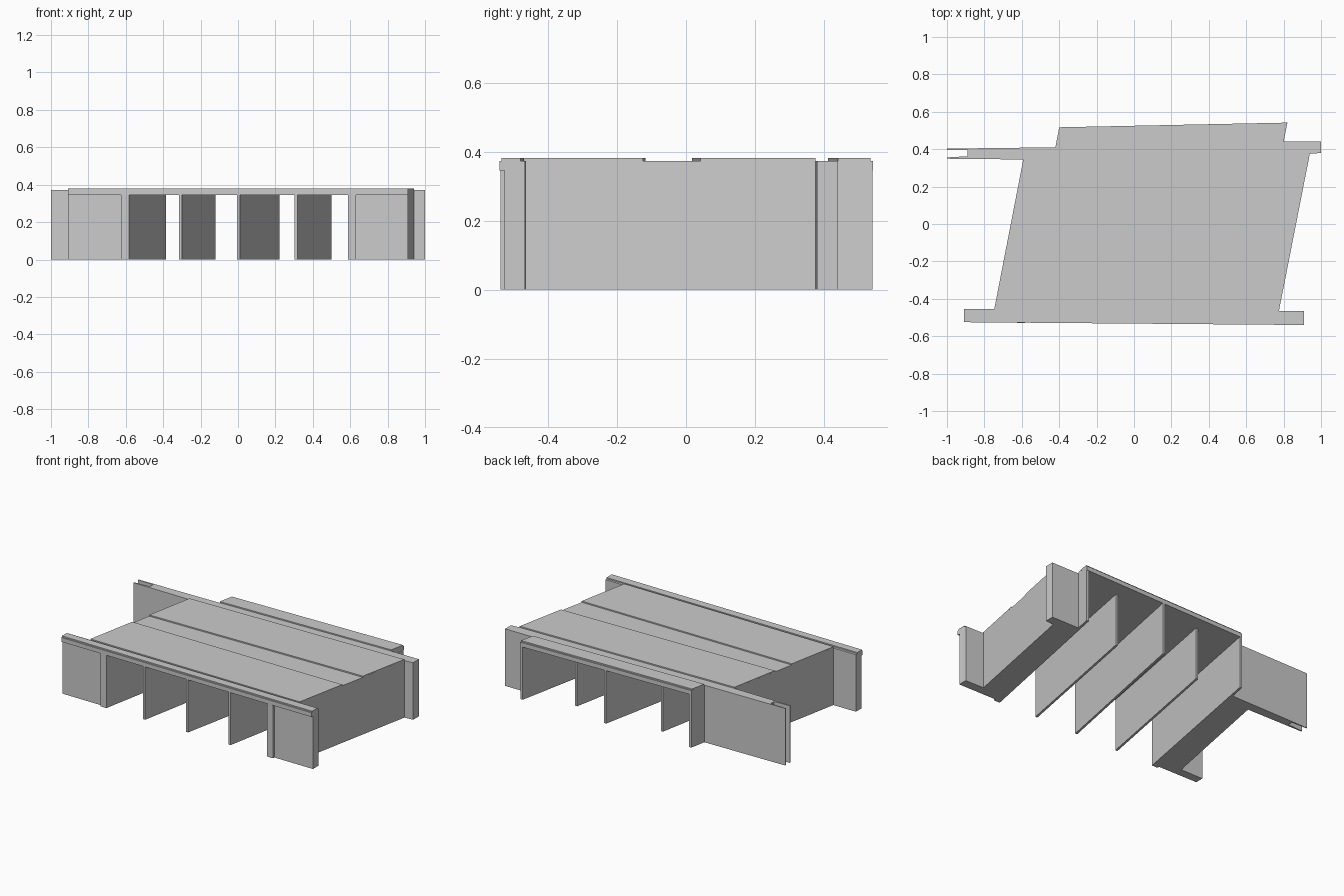
import bpy, bmesh

if "Cube" in bpy.data.objects:
    bpy.data.objects.remove(bpy.data.objects["Cube"])

SOFFIT, DECK, TOP = 0.345, 0.373, 0.381   # underside, slab top, raised top


def prism(name, pts, z0, z1):
    """Extrude a plan outline between two heights."""
    bm = bmesh.new()
    face = bm.faces.new([bm.verts.new((x, y, z0)) for x, y in pts])
    out = bmesh.ops.extrude_face_region(bm, geom=[face])
    for v in out["geom"]:
        if isinstance(v, bmesh.types.BMVert):
            v.co.z = z1
    bmesh.ops.recalc_face_normals(bm, faces=bm.faces)
    me = bpy.data.meshes.new(name)
    bm.to_mesh(me)
    bm.free()
    ob = bpy.data.objects.new(name, me)
    bpy.context.collection.objects.link(ob)
    return ob


# shared plan outlines: slotted wing at back left, wing at back right
slot_wing = [(-.42, .41), (-1, .403), (-1, .397), (-.89, .395),
             (-.89, .362), (-1, .356), (-1, .349), (-.592, .345)]
right_wing = [(.94, .375), (1, .38), (1, .44), (.80, .44)]

# abutments with their wing walls
prism("left_abutment",
      [(-.625, -.528), (-.582, -.528), (-.385, .517), (-.40, .517)] + slot_wing +
      [(-.747, -.455), (-.91, -.455), (-.91, -.511), (-.625, -.513)], 0, SOFFIT)
prism("right_abutment",
      [(.587, -.538), (.63, -.538), (.63, -.524), (.91, -.526), (.91, -.466),
       (.775, -.464)] + right_wing + [(.82, .54), (.803, .54)], 0, SOFFIT)

# thin skewed piers
for i, (xf, xb, yb) in enumerate([(-.315, -.134, .43), (-.005, .206, .53),
                                  (.303, .486, .43)]):
    w = .015
    prism(f"pier_{i + 1}", [(xf, -.53), (xf + w, -.53), (xb + w, yb), (xb, yb)],
          0, SOFFIT)

# deck slab
prism("deck_slab",
      [(-.91, -.525), (.91, -.54), (.91, -.466), (.775, -.464)] + right_wing +
      [(.82, .542), (-.40, .517)] + slot_wing + [(-.747, -.455), (-.91, -.455)],
      SOFFIT, DECK)

# raised strips and road panels
prism("front_parapet_cap",
      [(-.91, -.519), (.91, -.534), (.91, -.48), (-.91, -.47)], DECK, TOP)
prism("front_road_panel",
      [(-.747, -.457), (.774, -.468), (.842, -.125), (-.682, -.118)], DECK, TOP)
prism("back_road_panel",
      [(-.655, .018), (.874, .042), (.94, .375), (-.592, .345)], DECK, TOP)
prism("back_parapet_cap",
      [(-.42, .412), (.80, .44), (.819, .535), (-.401, .51)], DECK, TOP)
